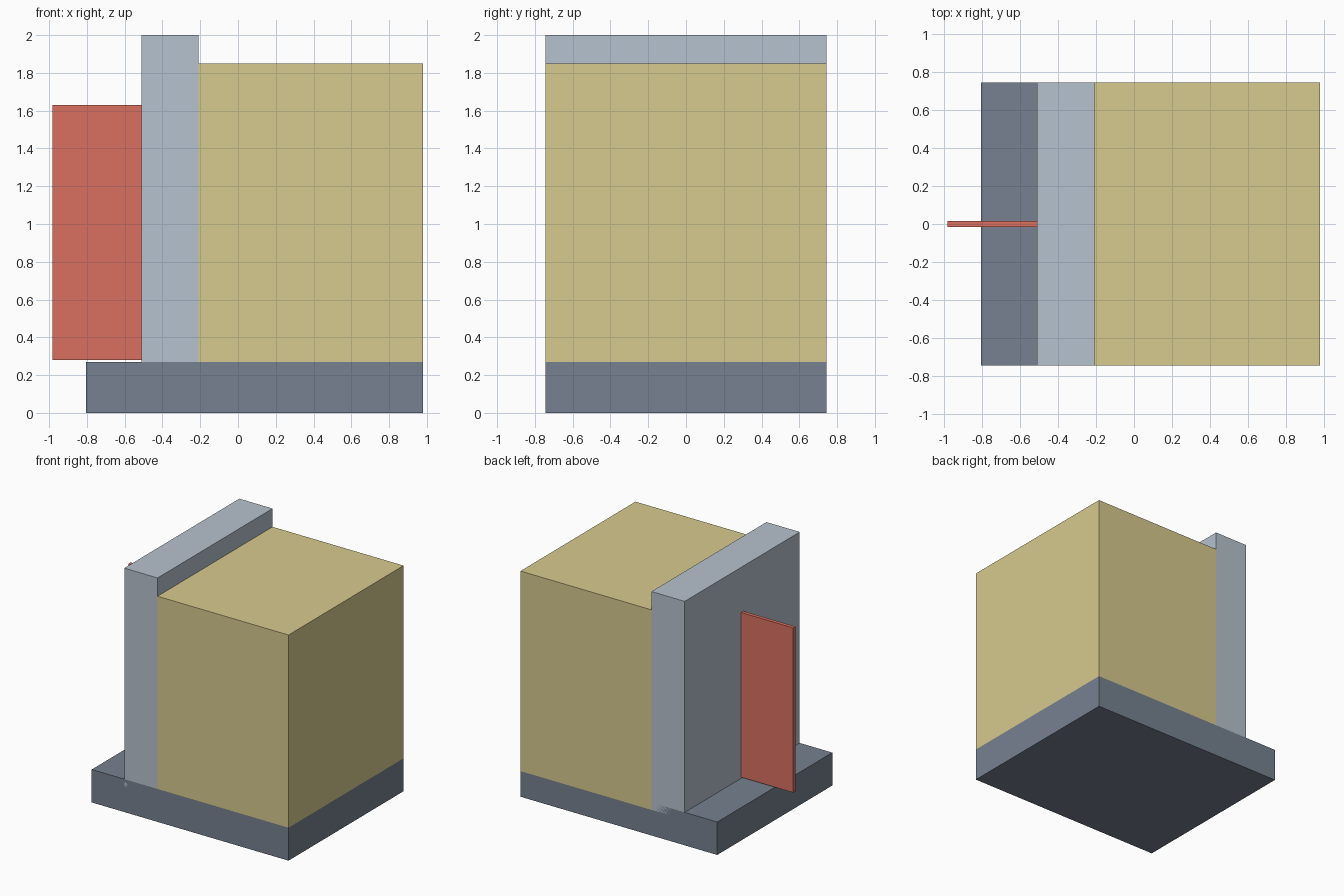
import bpy
import bmesh
from mathutils import Vector

if "Cube" in bpy.data.objects:
    bpy.data.objects.remove(bpy.data.objects["Cube"])


def material(name, color):
    m = bpy.data.materials.new(name)
    m.diffuse_color = color
    m.use_nodes = True
    m.node_tree.nodes["Principled BSDF"].inputs["Base Color"].default_value = m.diffuse_color
    return m


def box(name, lo, hi, mat):
    """Flat-sided box between two opposite corners."""
    lo, hi = Vector(lo), Vector(hi)
    bm = bmesh.new()
    bmesh.ops.create_cube(bm, size=1)
    bmesh.ops.scale(bm, vec=hi - lo, verts=bm.verts)
    mesh = bpy.data.meshes.new(name)
    bm.to_mesh(mesh)
    bm.free()
    mesh.materials.append(mat)
    obj = bpy.data.objects.new(name, mesh)
    obj.location = (lo + hi) / 2
    bpy.context.collection.objects.link(obj)
    return obj


slate = material("slate", (0.18, 0.22, 0.28, 1))
pale_blue = material("pale_blue", (0.47, 0.54, 0.62, 1))
sand = material("sand", (0.68, 0.59, 0.27, 1))
red = material("red", (0.70, 0.16, 0.12, 1))

W = 0.745  # half depth shared by the slab, wall and block

# Foundation slab, extending beyond the wall on the left
box("base_slab", (-0.805, -W, 0), (0.98, W, 0.27), slate)
# Upright wall and the fill behind it, both set slightly into the slab
box("wall", (-0.51, -W, 0.21), (-0.208, W, 2.0), pale_blue)
box("fill_block", (-0.208, -W, 0.21), (0.98, W, 1.85), sand)
# Thin panel standing out from the wall face
box("red_panel", (-0.983, -0.015, 0.28), (-0.51, 0.015, 1.63), red)
